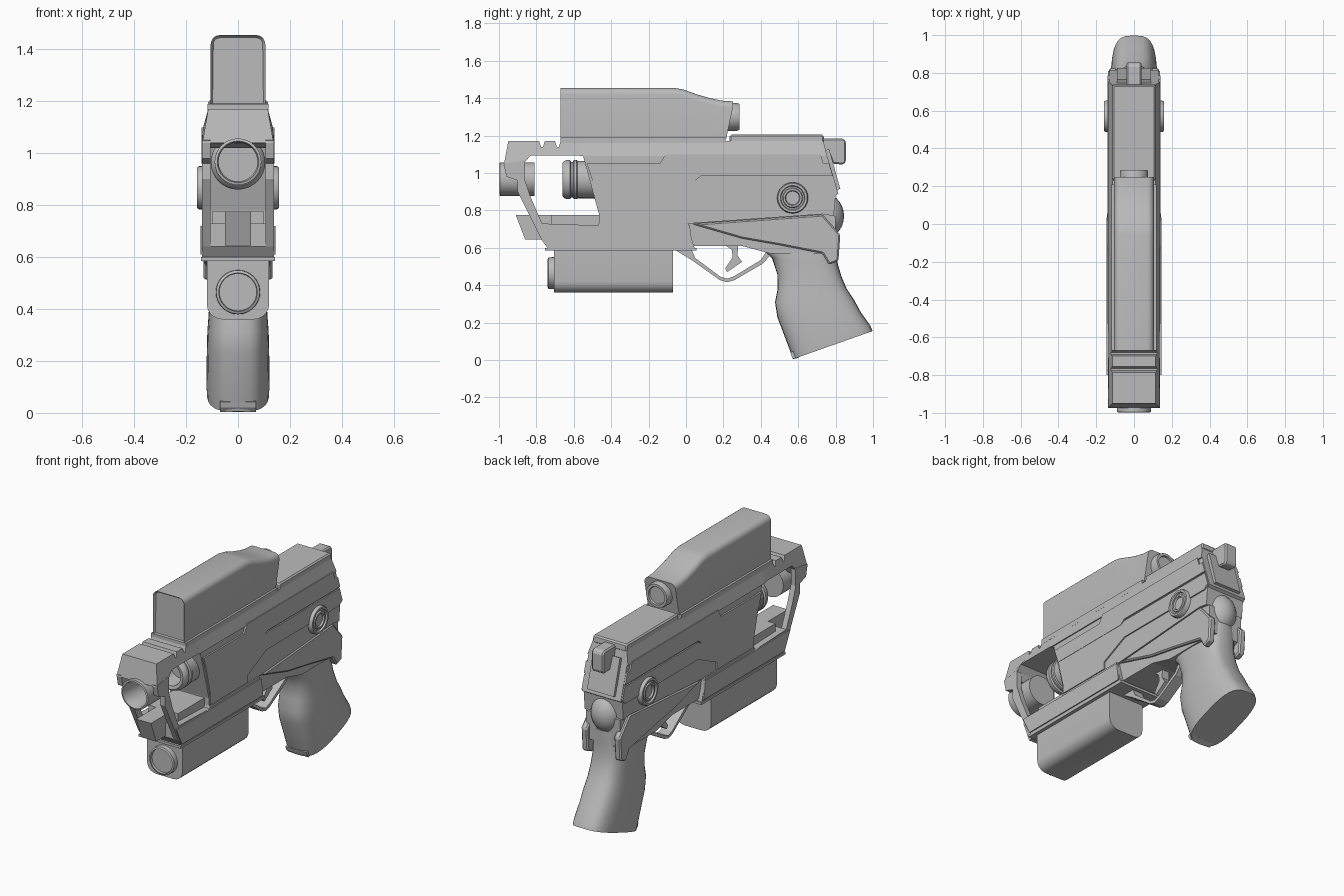
import bpy, bmesh, math
from mathutils import Vector, Matrix

grey = bpy.data.materials.new("gunmetal_grey")
grey.diffuse_color = (0.5, 0.5, 0.5, 1)


def finish(name, bm, smooth=0):
    bmesh.ops.recalc_face_normals(bm, faces=bm.faces[:])
    me = bpy.data.meshes.new(name)
    bm.to_mesh(me)
    bm.free()
    ob = bpy.data.objects.new(name, me)
    bpy.context.collection.objects.link(ob)
    me.materials.append(grey)
    if smooth:
        bpy.ops.object.select_all(action='DESELECT')
        ob.select_set(True)
        bpy.context.view_layer.objects.active = ob
        bpy.ops.object.shade_smooth_by_angle(angle=math.radians(smooth))
    return ob


def slab(name, pts, x0, x1, mirror=False, width=None, bevel=0):
    """Side profile (y, z) extruded from x0 to x1; width(z) may reshape the sides."""
    bm = bmesh.new()
    for s in ((1, -1) if mirror else (1,)):
        a = [bm.verts.new((s * (width(z) * (1 if x0 > 0 else -1) if width else x0), y, z)) for y, z in pts]
        b = [bm.verts.new((s * (width(z) if width else x1), y, z)) for y, z in pts]
        bm.faces.new(a)
        bm.faces.new(b)
        n = len(pts)
        for i in range(n):
            j = (i + 1) % n
            bm.faces.new((a[i], a[j], b[j], b[i]))
    ob = finish(name, bm)
    if bevel:
        m = ob.modifiers.new("edge", 'BEVEL')
        m.width, m.segments, m.limit_method = bevel, 1, 'ANGLE'
    return ob


def loft(name, rings, smooth=35, recess=None):
    bm = bmesh.new()
    vs = [[bm.verts.new(p) for p in r] for r in rings]
    n = len(vs[0])
    for a, b in zip(vs, vs[1:]):
        for i in range(n):
            j = (i + 1) % n
            bm.faces.new((a[i], a[j], b[j], b[i]))
    cap = bm.faces.new(vs[0])
    bm.faces.new(vs[-1])
    if recess:
        bm.normal_update()
        bmesh.ops.inset_region(bm, faces=[cap], thickness=0.01)
        bmesh.ops.translate(bm, verts=cap.verts[:], vec=recess)
    return finish(name, bm, smooth)


def lathe(name, prof, centre, axis='Y', seg=32, mirror=False):
    """Turned part: prof is (radius, distance along the axis), closed on itself."""
    bm = bmesh.new()
    for s in ((1, -1) if mirror else (1,)):
        rows = []
        for r, d in prof:
            row = []
            for k in range(seg):
                t = 2 * math.pi * k / seg
                c, w = r * math.cos(t), r * math.sin(t)
                p = (c, d, w) if axis == 'Y' else (s * d, c, w)
                row.append(bm.verts.new(Vector(p) + Vector(centre)))
            rows.append(row)
        for a, b in zip(rows, rows[1:]):
            for k in range(seg):
                j = (k + 1) % seg
                bm.faces.new((a[k], a[j], b[j], b[k]))
        bm.faces.new(rows[0])
        bm.faces.new(rows[-1])
    return finish(name, bm, 35)


def arch(y, w, flat, rnd, r, lean=0):
    """Section with two rounded corners at z = rnd and square ones at z = flat."""
    s = 1 if rnd > flat else -1
    pts = [(-w, y - lean, flat)]
    for sx, a0 in ((-1, 180), (1, 90)):
        for k in range(6):
            t = math.radians(a0 - 18 * k)
            pts.append((sx * (w - r) + r * math.cos(t), y, rnd - s * r + s * r * math.sin(t)))
    return pts + [(w, y - lean, flat)]


def roof(z):
    return 0.137 if z < 1.09 else 0.137 - 0.022 * min(1, (z - 1.09) / 0.07)


# receiver: main body, chamfered upper, top cover
slab("receiver", [(-0.55, 1.09), (-0.49, 0.87), (-0.465, 0.78), (-0.465, 0.73), (0.02, 0.73), (0.73, 0.78),
                  (0.79, 0.77), (0.8, 0.88), (0.815, 0.89), (0.755, 1.09)], -0.13, 0.13)
slab("upper_receiver", [(-0.57, 1.09), (0.755, 1.09), (0.735, 1.17), (-0.57, 1.17)], -1, 1, width=roof)
slab("scope_rail", [(-0.67, 1.16), (0.21, 1.16), (0.21, 1.19), (-0.67, 1.19)], -0.118, 0.118)
slab("top_cover", [(0.23, 1.16), (0.74, 1.16), (0.735, 1.205), (0.235, 1.205)], -0.115, 0.115, bevel=0.008)

# raised side panels
slab("upper_side_panel", [(-0.53, 1.05), (-0.14, 1.05), (-0.11, 1.1), (0.72, 1.1), (0.735, 1.05), (0.765, 1.05),
                          (0.785, 0.985), (0.08, 0.985), (0.05, 0.96), (-0.5, 0.96)], 0.12, 0.14, True)
slab("lower_side_panel", [(-0.5, 0.96), (0.05, 0.96), (0.08, 0.975), (0.785, 0.975), (0.81, 0.895), (0.78, 0.87),
                          (0.08, 0.87), (-0.1, 0.785), (-0.1, 0.74), (-0.46, 0.74), (-0.46, 0.8)], 0.12, 0.138, True)
slab("rear_plate", [(0.805, 0.91), (0.825, 0.915), (0.765, 1.13), (0.745, 1.12)], -0.09, 0.09)
slab("rear_tab", [(0.72, 1.1), (0.765, 1.1), (0.785, 1.05), (0.84, 1.045), (0.855, 1.06), (0.855, 1.17),
                  (0.84, 1.185), (0.72, 1.185)], -0.04, 0.04, bevel=0.008)

# front bridge with two slots, and its side struts
slab("front_bridge", [(-0.95, 1.17), (-0.785, 1.17), (-0.775, 1.14), (-0.765, 1.14), (-0.755, 1.17), (-0.7, 1.17),
                      (-0.69, 1.14), (-0.68, 1.14), (-0.67, 1.17), (-0.54, 1.17), (-0.54, 1.095), (-0.83, 1.095),
                      (-0.86, 1.06), (-0.88, 1.02), (-0.975, 1.04)], -1, 1, width=roof)
slab("front_strut", [(-0.975, 1.05), (-0.86, 1.07), (-0.86, 0.96), (-0.83, 0.87), (-0.765, 0.72), (-0.7, 0.7),
                     (-0.7, 0.62), (-0.77, 0.64), (-0.9, 0.9), (-0.9, 0.96), (-0.96, 0.98)], 0.105, 0.138, True)

# muzzle and barrel
lathe("muzzle", [(0.075, -0.82), (0.075, -0.985), (0.08, -0.998), (0.09, -0.995), (0.09, -0.81), (0.075, -0.81)],
      (0, 0, 0.967))
lathe("barrel", [(0.06, -0.56), (0.07, -0.655), (0.09, -0.66), (0.1, -0.65), (0.105, -0.635), (0.105, -0.62),
                 (0.095, -0.615), (0.095, -0.605), (0.105, -0.6), (0.105, -0.585), (0.1, -0.58), (0.1, -0.46)],
      (0, 0, 0.965))

# lower fore-end
slab("fore_end", [(-0.77, 0.73), (-0.77, 0.64), (-0.73, 0.585), (0.05, 0.585), (0.03, 0.65), (0.01, 0.735),
                  (-0.465, 0.735), (-0.47, 0.72)], -0.138, 0.138)
slab("fore_end_panel", [(-0.8, 0.72), (0.02, 0.72), (0.035, 0.61), (-0.745, 0.61)], 0.13, 0.145, True)
slab("fore_end_lip", [(-0.755, 0.6), (-0.755, 0.585), (0.055, 0.585), (0.055, 0.6)], -0.142, 0.142)
slab("centre_rail", [(-0.91, 0.775), (-0.86, 0.645), (-0.46, 0.645), (-0.46, 0.775)], -0.05, 0.05)
slab("rail_block", [(-0.72, 0.775), (-0.72, 0.7), (-0.46, 0.7), (-0.46, 0.775)], -0.1, 0.1)

# under-barrel lamp
loft("lamp_housing", [arch(y, 0.12, 0.59, 0.36, 0.06) for y in (-0.705, -0.07)])
lathe("lamp_lens", [(0.072, -0.725), (0.074, -0.74), (0.084, -0.735), (0.086, -0.69)], (0, 0, 0.465))

# scope with recessed front window and eyepiece
scope = [(-0.67, 1.455, 0), (-0.06, 1.455, 0), (-0.01, 1.445, 0), (0.06, 1.42, 0), (0.13, 1.4, 0),
         (0.19, 1.387, 0), (0.25, 1.383, 0.035)]
loft("scope", [arch(y, 0.105, 1.185, t, 0.035, l) for y, t, l in scope], recess=(0, 0.015, 0))
lathe("eyepiece", [(0.075, 0.2), (0.075, 0.27), (0.07, 0.285), (0.055, 0.285), (0.052, 0.275)], (0, 0, 1.3))

# side dials
lathe("side_dial", [(0.083, 0.12), (0.083, 0.15), (0.078, 0.158), (0.066, 0.158), (0.062, 0.148), (0.054, 0.148),
                    (0.05, 0.156), (0.04, 0.156), (0.036, 0.146)], (0, 0.57, 0.867), 'X', mirror=True)

# frame behind the trigger
slab("trigger_frame", [(0.0, 0.735), (0.03, 0.61), (0.3, 0.61), (0.45, 0.57), (0.72, 0.57), (0.8, 0.6),
                       (0.8, 0.77), (0.73, 0.785)], -0.115, 0.115)
slab("frame_side", [(0.03, 0.728), (0.73, 0.778), (0.825, 0.67), (0.815, 0.53), (0.765, 0.51), (0.73, 0.57),
                    (0.5, 0.615), (0.3, 0.65)], 0.09, 0.132, True, bevel=0.008)

# grip: rounded sections from (front y, z) to (back y, z)
rings = []
for fy, fz, by, bz, w in [(0.34, 0.65, 0.81, 0.68, 0.1), (0.4, 0.6, 0.81, 0.6, 0.108), (0.46, 0.545, 0.81, 0.52, 0.11),
                          (0.488, 0.46, 0.83, 0.45, 0.11), (0.49, 0.38, 0.86, 0.38, 0.113),
                          (0.476, 0.31, 0.9, 0.32, 0.118), (0.488, 0.23, 0.935, 0.255, 0.12),
                          (0.558, 0.045, 0.985, 0.185, 0.122), (0.572, 0.005, 0.998, 0.155, 0.12)]:
    ring = []
    for k in range(32):
        t = 2 * math.pi * k / 32
        c, s = math.cos(t), math.sin(t)
        u = 0.5 + 0.5 * math.copysign(abs(c) ** 0.75, c)
        ring.append((w * math.copysign(abs(s) ** 0.6, s), fy + (by - fy) * u, fz + (bz - fz) * u))
    rings.append(ring)
loft("grip", rings, 40)
slab("grip_base_lip", [(0.565, 0.02), (0.58, 0.004), (0.61, 0.018), (0.6, 0.055), (0.558, 0.042)], -0.07, 0.07)

# rounded backstrap knob
bm = bmesh.new()
bmesh.ops.create_uvsphere(bm, u_segments=24, v_segments=14, radius=1,
                          matrix=Matrix.Translation((0, 0.74, 0.77)) @ Matrix.Diagonal((0.1, 0.105, 0.12, 1)))
finish("backstrap_knob", bm, 40)

# trigger and guard
slab("trigger", [(0.2, 0.62), (0.245, 0.59), (0.25, 0.55), (0.21, 0.49), (0.22, 0.47), (0.3, 0.525),
                 (0.275, 0.56), (0.28, 0.62)], -0.025, 0.025)
slab("trigger_guard", [(-0.06, 0.59), (0.03, 0.535), (0.18, 0.428), (0.22, 0.416), (0.26, 0.428), (0.41, 0.515),
                       (0.46, 0.57), (0.43, 0.58), (0.4, 0.535), (0.255, 0.447), (0.22, 0.435), (0.185, 0.445),
                       (0.05, 0.545), (0.03, 0.59)], -0.035, 0.035)
